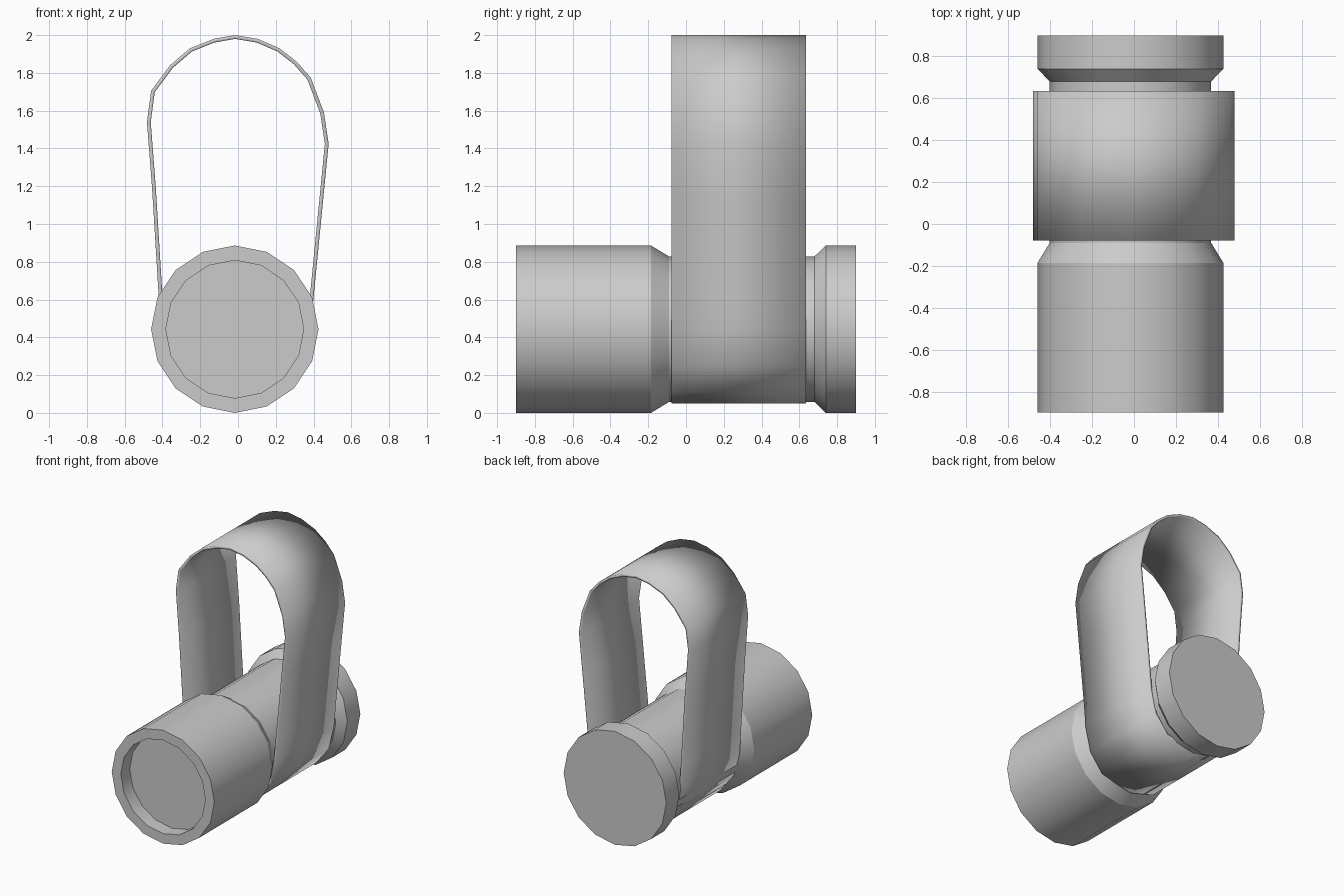
import bpy, bmesh
from math import sin, cos, pi, radians

if "Cube" in bpy.data.objects:
    bpy.data.objects.remove(bpy.data.objects["Cube"])

CX, CZ, SIDES = -0.017, 0.443, 16


def make_object(name, bm, angle):
    mesh = bpy.data.meshes.new(name)
    bm.to_mesh(mesh)
    bm.free()
    obj = bpy.data.objects.new(name, mesh)
    bpy.context.collection.objects.link(obj)
    bpy.ops.object.select_all(action='DESELECT')
    bpy.context.view_layer.objects.active = obj
    obj.select_set(True)
    bpy.ops.object.shade_smooth_by_angle(angle=radians(angle))
    return obj


def lathe(name, profile):
    """Spin (y, radius) pairs round the body axis and cap both ends."""
    bm = bmesh.new()
    rings = [[bm.verts.new((CX + r * sin(2 * pi * i / SIDES), y,
                            CZ + r * cos(2 * pi * i / SIDES)))
              for i in range(SIDES)] for y, r in profile]
    for a, b in zip(rings, rings[1:]):
        for i in range(SIDES):
            j = (i + 1) % SIDES
            bm.faces.new((a[i], a[j], b[j], b[i]))
    bm.faces.new(rings[0])
    bm.faces.new(rings[-1])
    bmesh.ops.recalc_face_normals(bm, faces=bm.faces)
    return make_object(name, bm, 28)


# Cylinder body: recessed front, waist under the strap, rear collar
lathe("body", [(-0.79, 0.365), (-0.9, 0.365), (-0.9, 0.443), (-0.185, 0.443),
               (-0.09, 0.385), (0.68, 0.385), (0.74, 0.443), (0.9, 0.443)])

# Strap loop: outer outline in x, z, clockwise from the top
outline = [(-0.016, 2.0), (0.105, 1.98), (0.22, 1.93), (0.31, 1.86),
           (0.385, 1.775), (0.455, 1.59), (0.48, 1.425), (0.45, 1.12),
           (0.40, 0.61), (0.385, 0.44), (0.34, 0.25), (0.23, 0.11),
           (-0.03, 0.05), (-0.24, 0.11), (-0.36, 0.26), (-0.41, 0.45),
           (-0.42, 0.62), (-0.455, 1.19), (-0.482, 1.54), (-0.46, 1.705),
           (-0.36, 1.84), (-0.255, 1.93), (-0.13, 1.98)]
bm = bmesh.new()
front, back = [[bm.verts.new((x, y, z)) for x, z in outline]
               for y in (-0.078, 0.635)]
for i in range(len(outline)):
    j = (i + 1) % len(outline)
    bm.faces.new((front[i], front[j], back[j], back[i]))
strap = make_object("strap", bm, 30)
solid = strap.modifiers.new("thickness", 'SOLIDIFY')
solid.thickness = 0.02
solid.offset = -1
solid.use_even_offset = True
